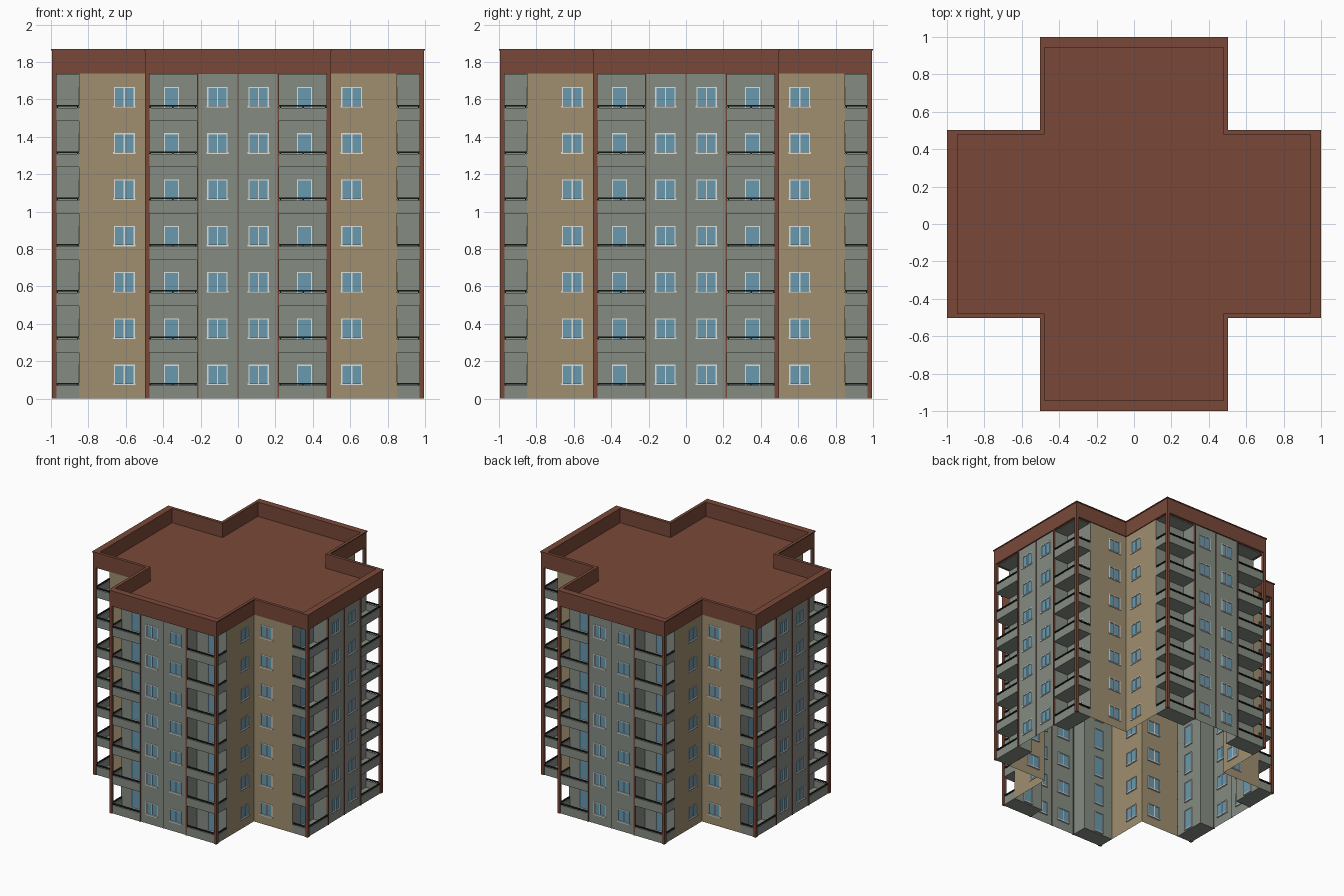
import bpy, bmesh
from mathutils import Matrix, Vector

if "Cube" in bpy.data.objects:
    bpy.data.objects.remove(bpy.data.objects["Cube"])

FLOORS, PITCH = 7, 0.2475
TOP = 1.74                       # underside of the roof band


def mat(name, rgb):
    m = bpy.data.materials.new(name)
    m.diffuse_color = (*rgb, 1)
    m.use_nodes = True
    m.node_tree.nodes["Principled BSDF"].inputs["Base Color"].default_value = m.diffuse_color
    return m


BROWN = mat("brown", (0.19, 0.066, 0.040))
TAN = mat("tan", (0.345, 0.275, 0.160))
GREY = mat("grey green", (0.235, 0.265, 0.225))
BLUE = mat("glass blue", (0.14, 0.32, 0.43))
WHITE = mat("white", (0.72, 0.74, 0.72))
BLACK = mat("black", (0.015, 0.017, 0.016))

parts = {}


def part(name, material):
    if name not in parts:
        parts[name] = (bmesh.new(), material)
    return parts[name][0]


# every piece is drawn for the right half of the front arm, then mirrored and turned to all four arms
SYMMETRY = [(Matrix.Rotation(r * 1.5707963268, 4, 'Z') @ Matrix.Diagonal((s, 1, 1, 1)), s)
            for r in range(4) for s in (1, -1)]


def box(name, material, x, y, z):
    bm = part(name, material)
    c = Vector([(a + b) / 2 for a, b in (x, y, z)])
    size = [abs(b - a) for a, b in (x, y, z)]
    for m, s in SYMMETRY:
        new = bmesh.ops.create_cube(bm, size=1, matrix=m @ Matrix.Translation(c) @ Matrix.Diagonal((*size, 1)))
        if s < 0:
            bmesh.ops.reverse_faces(bm, faces=list({f for v in new['verts'] for f in v.link_faces}))


class Wall:
    """Vertical sheet facing -y (axis 'x') or +x (axis 'y'), with window holes."""

    def __init__(self, name, material, axis, at, u0, u1, hole=None):
        self.axis, self.at = axis, at
        holes = [] if hole is None else [(hole[0], hole[1], hole[2] + k * PITCH, hole[3] + k * PITCH)
                                         for k in range(FLOORS)]
        us = sorted({u0, u1, *[u for h in holes for u in h[:2]]})
        zs = sorted({0, TOP, *[z for h in holes for z in h[2:]]})
        bm = part(name, material)
        for a, b in zip(us, us[1:]):
            for c, d in zip(zs, zs[1:]):
                mu, mz = (a + b) / 2, (c + d) / 2
                if any(h[0] < mu < h[1] and h[2] < mz < h[3] for h in holes):
                    continue
                quad = [self.point(u, z) for u, z in ((a, c), (b, c), (b, d), (a, d))]
                for m, s in SYMMETRY:
                    vs = [bm.verts.new(m @ p) for p in quad]
                    bm.faces.new(vs if s > 0 else vs[::-1])

    def point(self, u, z):
        return Vector((u, self.at, z) if self.axis == 'x' else (self.at, u, z))

    def plate(self, name, material, u, z, d):
        """Box on the wall; d is the depth range, positive outwards."""
        if self.axis == 'x':
            box(name, material, u, (self.at - d[1], self.at - d[0]), z)
        else:
            box(name, material, (self.at + d[0], self.at + d[1]), u, z)


def window(wall, hole, mullion=True):
    u0, u1, a, b = hole
    t, d = 0.006, (-0.012, 0.003)
    for k in range(FLOORS):
        z0, z1 = a + k * PITCH, b + k * PITCH
        wall.plate("window_glass", BLUE, (u0, u1), (z0, z1), (-0.008, -0.004))
        for u in ((u0, u0 + t), (u1 - t, u1)):
            wall.plate("window_frames", WHITE, u, (z0, z1), d)
        wall.plate("window_frames", WHITE, (u0 + t, u1 - t), (z1 - t, z1), d)
        wall.plate("window_frames", WHITE, (u0 - 0.003, u1 + 0.003), (z0 - 0.003, z0 + t), (-0.012, 0.006))
        if mullion:
            m = (u0 + u1) / 2
            wall.plate("window_frames", WHITE, (m - 0.003, m + 0.003), (z0 + t, z1 - t), d)


END, SIDE, BACK, INNER = -0.985, 0.49, -0.85, 0.215

# walls with their windows and balcony doors
h = (0.055, 0.165, 0.075, 0.182)
window(Wall("end_walls", GREY, 'x', END, 0, INNER, h), h)
h = (0.315, 0.395, 0.012, 0.182)
window(Wall("balcony_back_walls", GREY, 'x', BACK, INNER, SIDE, h), h, False)
Wall("balcony_side_walls", GREY, 'y', INNER, END, BACK)
h = (-0.664, -0.552, 0.075, 0.182)
window(Wall("side_walls", TAN, 'y', SIDE, BACK, -SIDE, h), h)

# brown corner posts and thin vertical strips
box("corner_posts", BROWN, (0.473, 0.497), (-0.995, -0.971), (0, TOP))
box("wall_strips", BROWN, (0.210, 0.220), (-0.993, -0.975), (0, TOP))
box("centre_strips", BROWN, (0, 0.004), (-0.989, -0.983), (0, TOP))

# balconies: slab, two parapet panels, black handrails on short posts
for k in range(FLOORS):
    z = k * PITCH
    box("balcony_slabs", GREY, (INNER, 0.488), (-0.986, BACK), (z, z + 0.012))
    box("balcony_panels", GREY, (0.220, 0.473), (-0.988, -0.978), (z, z + 0.070))
    box("balcony_panels", GREY, (0.480, 0.490), (-0.971, BACK), (z, z + 0.070))
    rail = (z + 0.077, z + 0.085)
    box("handrails", BLACK, (0.220, 0.476), (-0.990, -0.978), rail)
    box("handrails", BLACK, (0.480, 0.492), (-0.974, BACK), rail)
    for x in (0.224, 0.346, 0.466):
        box("rail_posts", BLACK, (x, x + 0.006), (-0.986, -0.980), (z + 0.070, z + 0.077))
    for y in (-0.968, -0.860):
        box("rail_posts", BLACK, (0.482, 0.488), (y, y + 0.006), (z + 0.070, z + 0.077))
box("balcony_ceilings", GREY, (INNER, 0.473), (-0.971, BACK), (TOP - 0.008, TOP - 0.001))


# roof: cross-shaped loops stacked into a band, lip, parapet and deck
def cross(a, b):
    pts = [(b, -a), (b, -b), (a, -b)]
    out = []
    for _ in range(4):
        out += pts
        pts = [(-y, x) for x, y in pts]
    return out


bm = part("roof", BROWN)
loops = [[bm.verts.new((x, y, z)) for x, y in cross(a, b)] for a, b, z in (
    (0.995, 0.497, TOP - 0.002), (0.995, 0.497, 1.862), (1.0, 0.503, 1.862),
    (1.0, 0.503, 1.87), (0.945, 0.478, 1.87), (0.945, 0.478, 1.75))]
for lo, hi in zip(loops, loops[1:]):
    for i in range(12):
        j = (i + 1) % 12
        bm.faces.new((lo[i], lo[j], hi[j], hi[i]))
bm.faces.new(loops[0][::-1])
bm.faces.new(loops[-1])

for name, (bm, material) in parts.items():
    me = bpy.data.meshes.new(name)
    bm.to_mesh(me)
    bm.free()
    me.materials.append(material)
    bpy.context.collection.objects.link(bpy.data.objects.new(name, me))
